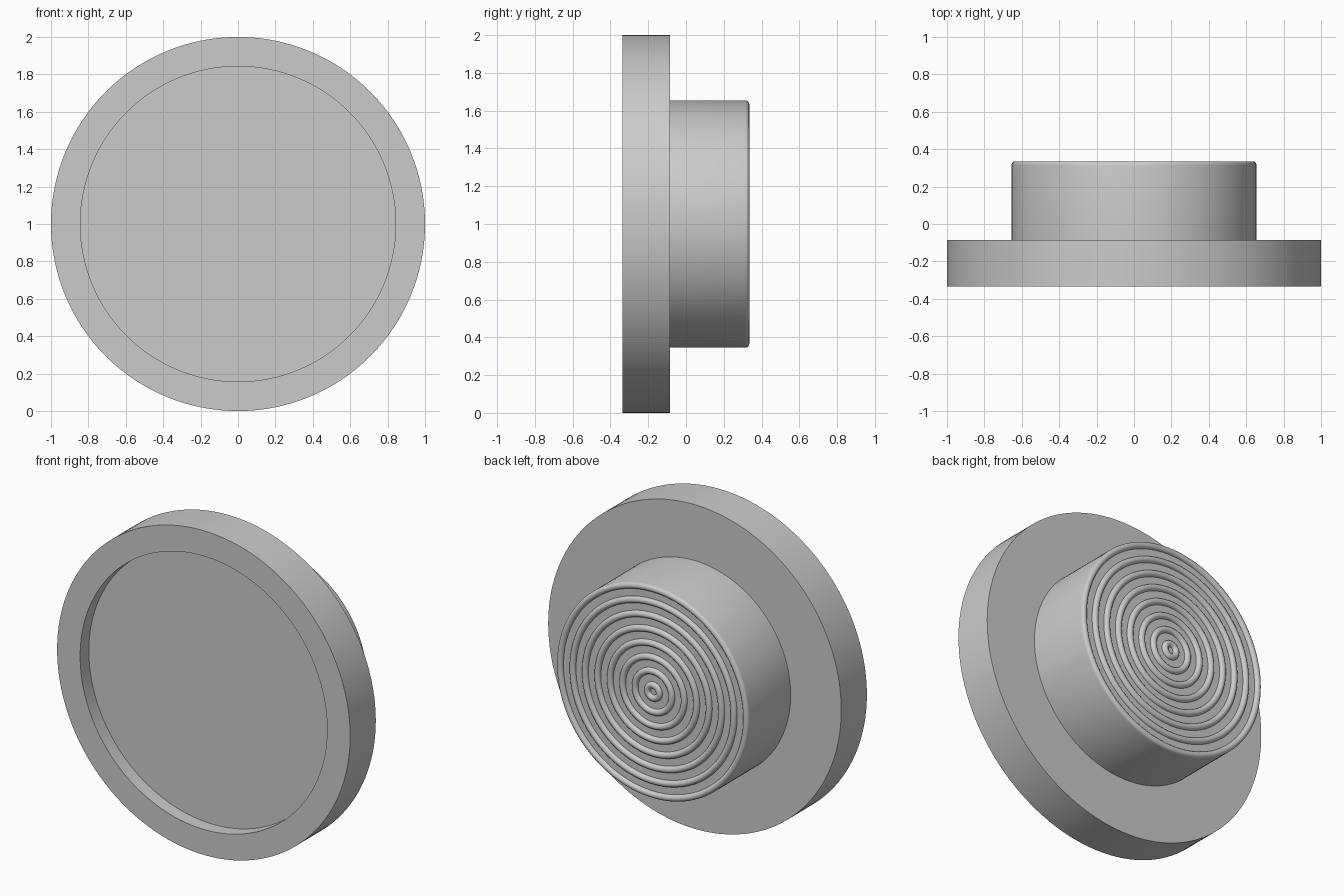
import bpy, bmesh, math
from mathutils import Vector

cube = bpy.data.objects.get("Cube")
if cube:
    bpy.data.objects.remove(cube, do_unlink=True)

SEGMENTS = 128
CENTRE_Z = 1.0
FRONT, FLANGE_BACK, BACK = -0.335, -0.085, 0.335
RECESS_FLOOR = FRONT + 0.085
FLANGE_R, RECESS_R, BOSS_R = 1.0, 0.843, 0.655
RING_COUNT, RING_R = 8, 0.02
FACE = BACK - RING_R

grey = bpy.data.materials.new("light grey")
grey.use_nodes = True
colour = (0.6, 0.6, 0.6, 1)
grey.diffuse_color = colour
grey.node_tree.nodes["Principled BSDF"].inputs["Base Color"].default_value = colour


def lathe(name, profile):
    """Spin a list of (radius, y) points around the front-to-back axis."""
    bm = bmesh.new()
    verts = [bm.verts.new((r, y, 0)) for r, y in profile]
    edges = [bm.edges.new(pair) for pair in zip(verts, verts[1:])]
    bmesh.ops.spin(bm, geom=verts + edges, cent=(0, 0, 0), axis=(0, 1, 0),
                   angle=math.tau, steps=SEGMENTS, use_merge=True)
    bmesh.ops.remove_doubles(bm, verts=bm.verts, dist=1e-5)
    bmesh.ops.recalc_face_normals(bm, faces=bm.faces)
    mesh = bpy.data.meshes.new(name)
    bm.to_mesh(mesh)
    bm.free()
    obj = bpy.data.objects.new(name, mesh)
    obj.location = Vector((0, 0, CENTRE_Z))
    mesh.materials.append(grey)
    bpy.context.collection.objects.link(obj)
    bpy.ops.object.select_all(action="DESELECT")
    obj.select_set(True)
    bpy.context.view_layer.objects.active = obj
    bpy.ops.object.shade_smooth_by_angle(angle=math.radians(35))
    return obj


# Recessed front, flange rim and boss wall
profile = [(0, RECESS_FLOOR), (RECESS_R, RECESS_FLOOR), (RECESS_R, FRONT),
           (FLANGE_R, FRONT), (FLANGE_R, FLANGE_BACK), (BOSS_R, FLANGE_BACK)]

# Concentric rounded ridges on the boss face, from the rim inwards
inner, outer = 0.04, BOSS_R - RING_R
for i in reversed(range(RING_COUNT)):
    radius = inner + (outer - inner) * i / (RING_COUNT - 1)
    for step in range(9):
        a = math.pi * step / 8
        profile.append((radius + RING_R * math.cos(a), FACE + RING_R * math.sin(a)))
profile.append((0, FACE))

lathe("ridged_knob", profile)
